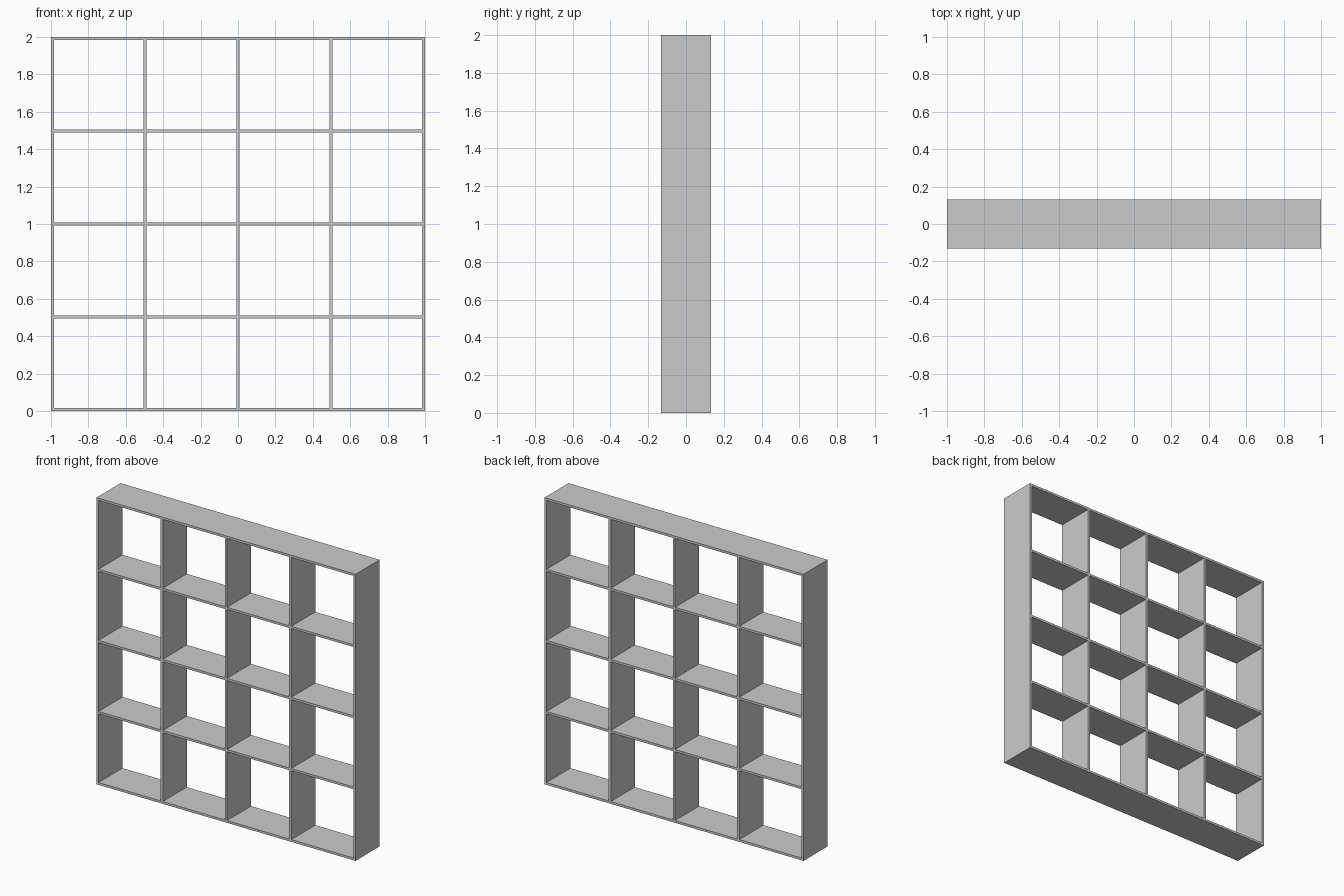
import bpy

cube = bpy.data.objects.get("Cube")
if cube:
    bpy.data.objects.remove(cube, do_unlink=True)

SIZE, DEPTH, BOARD, CELLS = 2.0, 0.264, 0.016, 4
PITCH = (SIZE - BOARD) / CELLS

# Plain light grey finish
grey = bpy.data.materials.new("light_grey")
grey.use_nodes = True
colour = (0.6, 0.6, 0.6, 1)
grey.diffuse_color = colour
grey.node_tree.nodes["Principled BSDF"].inputs["Base Color"].default_value = colour


def board(name, x, z, width, height):
    bpy.ops.mesh.primitive_cube_add(size=1, location=(x, 0, z))
    obj = bpy.context.object
    obj.name = name
    obj.scale = (width, DEPTH, height)
    bpy.ops.object.transform_apply(location=False, rotation=False, scale=True)
    obj.data.materials.append(grey)


# Full-height sides and dividers
uprights = ["right_side", "right_divider", "middle_divider", "left_divider", "left_side"]
for i, name in enumerate(uprights):
    board(name, (i - CELLS / 2) * PITCH, SIZE / 2, BOARD, SIZE)

# Shelf boards fitted between the uprights
levels = ["bottom_board", "lower_shelf", "middle_shelf", "upper_shelf", "top_board"]
for row, name in enumerate(levels):
    for col in range(CELLS):
        x = (col + 0.5 - CELLS / 2) * PITCH
        board(f"{name}_{col + 1}", x, BOARD / 2 + row * PITCH, PITCH - BOARD, BOARD)
